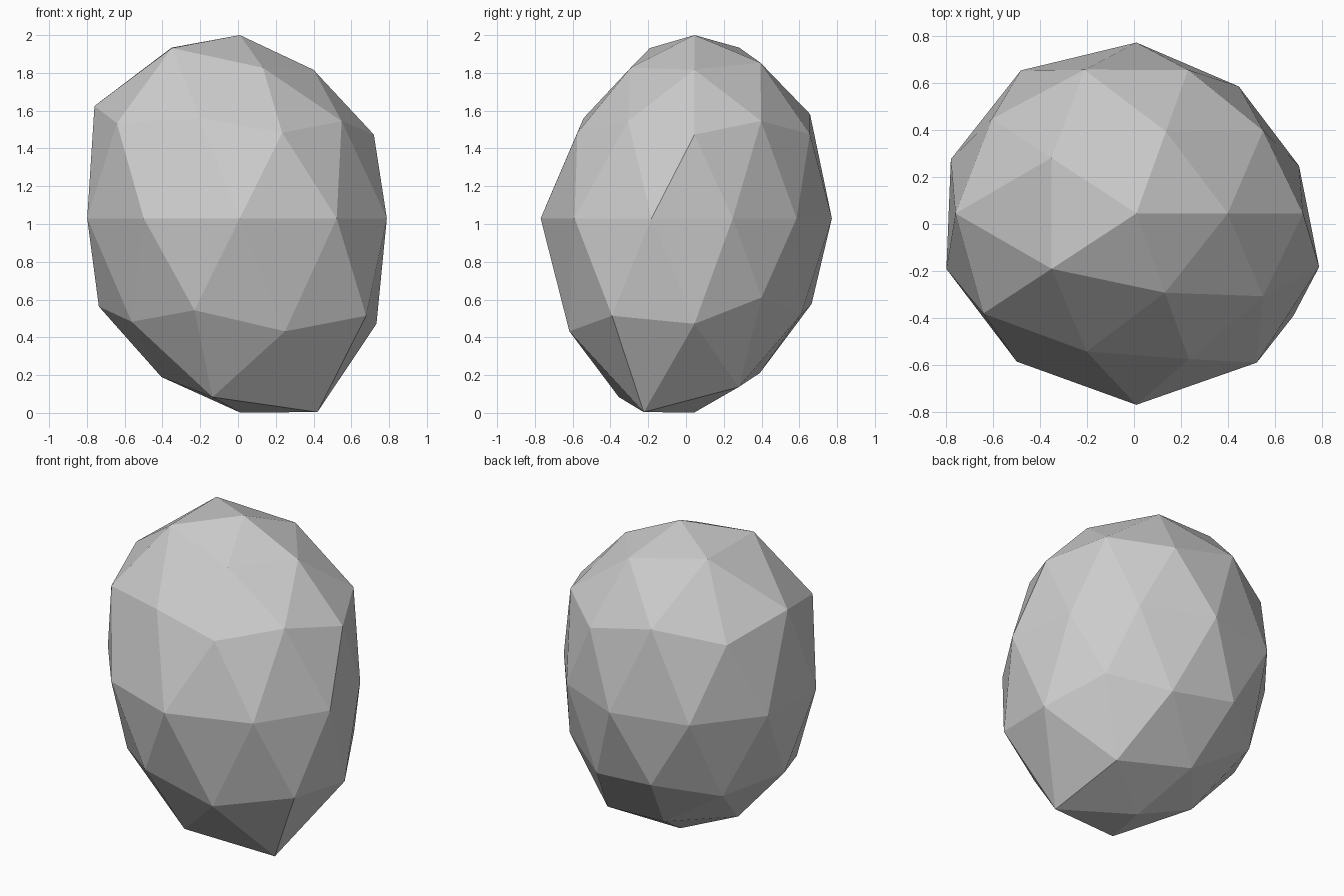
import bpy
import bmesh
from math import asin, atan2, degrees

cube = bpy.data.objects.get("Cube")
if cube:
    bpy.data.objects.remove(cube, do_unlink=True)

# Stone proportions: stretched upward, a little narrow front to back
STRETCH = (1.0, 0.9, 1.25)
CENTRE = (0.01, 0.045, 1.03)

# Lumpiness: radius of each corner, by latitude band, counter-clockwise from +x
RADII = {
    3: [.776],
    2: [.74, .775, .85, .848, .75],
    1: [.793, .784, .798, .84, .85, .905, .90, .807, .81, .783],
    0: [.728, .742, .808, .836, .83, .85, .866, .905, .872, .818],
    -1: [.85, .75, .775, .81, .81, .835, .833, .87, .91, .923],
    -2: [.84, .77, .79, .89, .965],
    -3: [.822],
}


def corner_radius(direction):
    """Look up the radius for a corner from its latitude and heading."""
    latitude = degrees(asin(max(-1, min(1, direction.z))))
    ring = RADII[round(latitude / 30)]
    heading = (degrees(atan2(direction.y, direction.x)) + 5) % 360
    return ring[int(heading * len(ring) / 360)]


# Stone material
grey = bpy.data.materials.new("stone_grey")
grey.use_nodes = True
colour = (0.6, 0.6, 0.6, 1)
grey.diffuse_color = colour
grey.node_tree.nodes["Principled BSDF"].inputs["Base Color"].default_value = colour

# Stone body: a faceted ball with every corner pushed in or out
bm = bmesh.new()
bmesh.ops.create_icosphere(bm, subdivisions=2, radius=1)
for vert in bm.verts:
    direction = vert.co.normalized()
    radius = corner_radius(direction)
    vert.co = [c + d * s * radius for c, d, s in zip(CENTRE, direction, STRETCH)]
for face in bm.faces:
    face.smooth = False
mesh = bpy.data.meshes.new("stone")
bm.to_mesh(mesh)
bm.free()
mesh.materials.append(grey)
stone = bpy.data.objects.new("stone", mesh)
bpy.context.collection.objects.link(stone)
